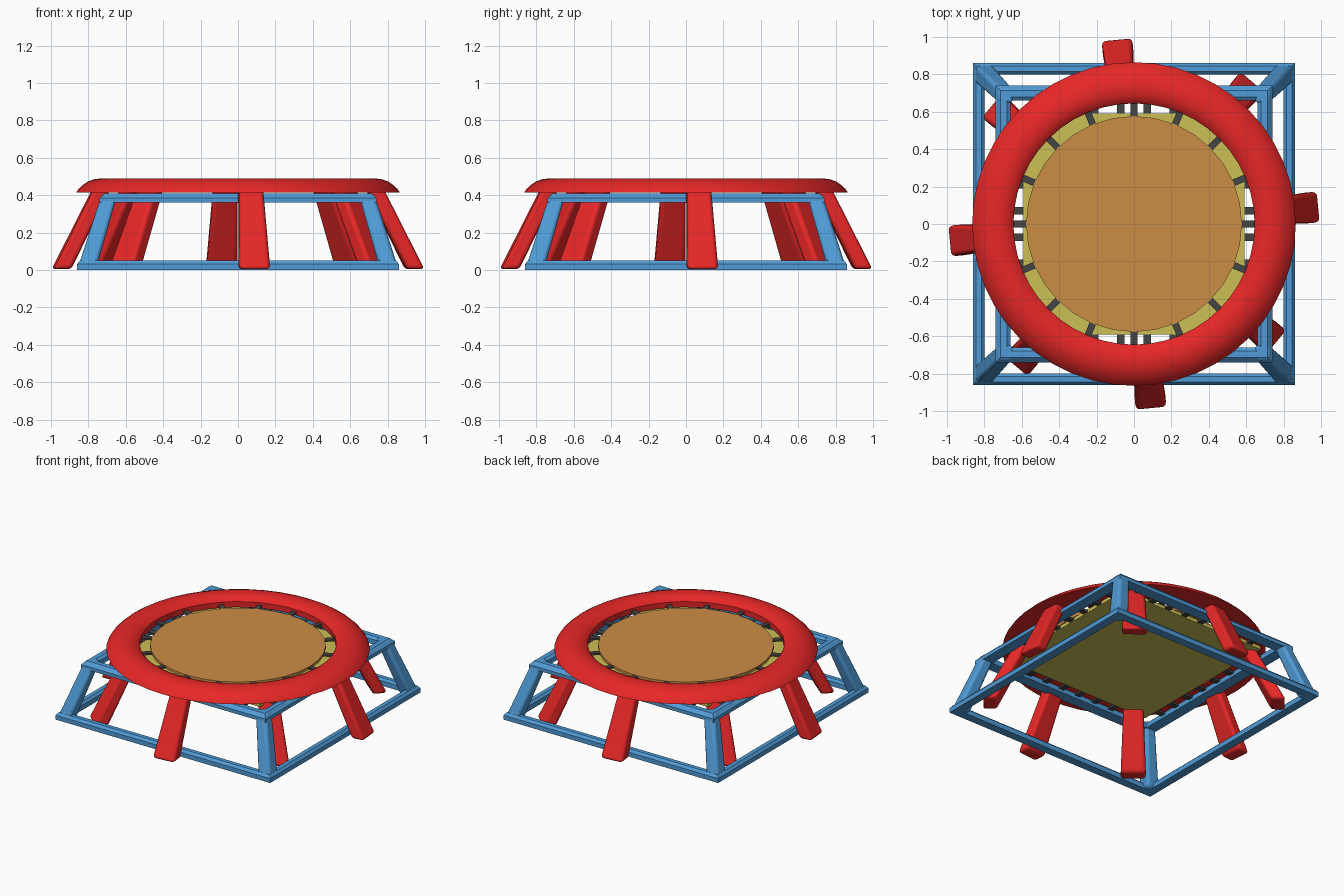
import bpy, bmesh
from math import pi, sin, cos, sqrt, radians
from mathutils import Matrix, Vector

if "Cube" in bpy.data.objects:
    bpy.data.objects.remove(bpy.data.objects["Cube"])


def mat(name, rgb):
    m = bpy.data.materials.new(name)
    m.diffuse_color = (*rgb, 1)
    m.use_nodes = True
    m.node_tree.nodes["Principled BSDF"].inputs["Base Color"].default_value = m.diffuse_color
    return m


RED = mat("red", (0.80, 0.02, 0.02))
BLUE = mat("blue", (0.08, 0.33, 0.68))
ORANGE = mat("orange", (0.60, 0.27, 0.06))
YELLOW = mat("yellow", (0.60, 0.53, 0.09))
DARK = mat("dark", (0.06, 0.06, 0.06))


def finish(name, bm, material, bevel=0, smooth=False):
    bmesh.ops.recalc_face_normals(bm, faces=bm.faces[:])
    me = bpy.data.meshes.new(name)
    bm.to_mesh(me)
    bm.free()
    ob = bpy.data.objects.new(name, me)
    bpy.context.collection.objects.link(ob)
    me.materials.append(material)
    if bevel:
        b = ob.modifiers.new("bevel", 'BEVEL')
        b.width, b.segments, b.limit_method = bevel, 3, 'ANGLE'
    if smooth:
        bpy.ops.object.select_all(action='DESELECT')
        ob.select_set(True)
        bpy.context.view_layer.objects.active = ob
        bpy.ops.object.shade_smooth_by_angle(angle=radians(40))
    return ob


def lathe(name, profile, n, material, start=0.0, scale=1.0, **kw):
    """Closed (r, z) profile swept round z in n steps."""
    bm = bmesh.new()
    rings = []
    for i in range(n):
        a = start + 2 * pi * i / n
        rings.append([bm.verts.new((r * scale * cos(a), r * scale * sin(a), z)) for r, z in profile])
    k = len(profile)
    for i in range(n):
        p, q = rings[i], rings[(i + 1) % n]
        for j in range(k):
            bm.faces.new((p[j], q[j], q[(j + 1) % k], p[(j + 1) % k]))
    return finish(name, bm, material, **kw)


def tapered(bm, bottom, top, rot):
    """Sloped box between two rectangles (cx, cy, half_x, half_y, z), turned by rot."""
    loops = []
    for cx, cy, hx, hy, z in (bottom, top):
        loops.append([bm.verts.new(rot @ Vector((cx + sx * hx, cy + sy * hy, z)))
                      for sx, sy in ((-1, -1), (1, -1), (1, 1), (-1, 1))])
    a, b = loops
    bm.faces.new(a[::-1])
    bm.faces.new(b)
    for i in range(4):
        j = (i + 1) % 4
        bm.faces.new((a[i], a[j], b[j], b[i]))


def turn(a):
    return Matrix.Rotation(a, 3, 'Z')


# Square frame: lower and upper rails, then sloping corner posts
lathe("lower_rail", [(0.80, 0), (0.86, 0), (0.86, 0.032), (0.845, 0.05), (0.815, 0.05), (0.80, 0.035)],
      4, BLUE, pi / 4, sqrt(2))
lathe("upper_rail", [(0.66, 0.36), (0.74, 0.36), (0.74, 0.385), (0.715, 0.41), (0.68, 0.41), (0.66, 0.395)],
      4, BLUE, pi / 4, sqrt(2))
bm = bmesh.new()
for k in range(4):
    tapered(bm, (0.81, 0.81, 0.05, 0.05, 0), (0.685, 0.685, 0.042, 0.042, 0.41), turn(k * pi / 2))
finish("corner_posts", bm, BLUE, bevel=0.02, smooth=True)

# Padded ring
lathe("padded_ring", [(0.645, 0.415), (0.865, 0.415), (0.853, 0.433), (0.83, 0.455), (0.80, 0.474),
                      (0.77, 0.485), (0.73, 0.49), (0.69, 0.484), (0.66, 0.47), (0.645, 0.455)],
      48, RED, smooth=True)

# Splayed legs under the ring, slightly narrower at the top
bm = bmesh.new()
for k in range(8):
    tapered(bm, (0.948, 0, 0.047, 0.083, 0.005), (0.735, 0, 0.045, 0.065, 0.43), turn(radians(5.3 + 45 * k)))
finish("ring_legs", bm, RED, bevel=0.02, smooth=True)

# Square mat and the straps that tie it to the upper rail
bm = bmesh.new()
tapered(bm, (0, 0, 0.59, 0.59, 0.375), (0, 0, 0.59, 0.59, 0.40), turn(0))
finish("square_mat", bm, YELLOW)
bm = bmesh.new()
for k in range(4):
    for i in range(8):
        y = -0.49 + 0.14 * i
        tapered(bm, (0.625, y, 0.045, 0.02, 0.38), (0.625, y, 0.045, 0.02, 0.395), turn(k * pi / 2))
finish("square_mat_straps", bm, DARK)

# Round mat and its radial straps
bm = bmesh.new()
bmesh.ops.create_cone(bm, cap_ends=True, segments=32, radius1=0.577, radius2=0.577, depth=0.02,
                      matrix=Matrix.Translation((0, 0, 0.432)))
finish("round_mat", bm, ORANGE)
bm = bmesh.new()
for k in range(16):
    tapered(bm, (0.615, 0, 0.05, 0.018, 0.425), (0.615, 0, 0.05, 0.018, 0.438), turn(k * pi / 8))
finish("round_mat_straps", bm, DARK)
